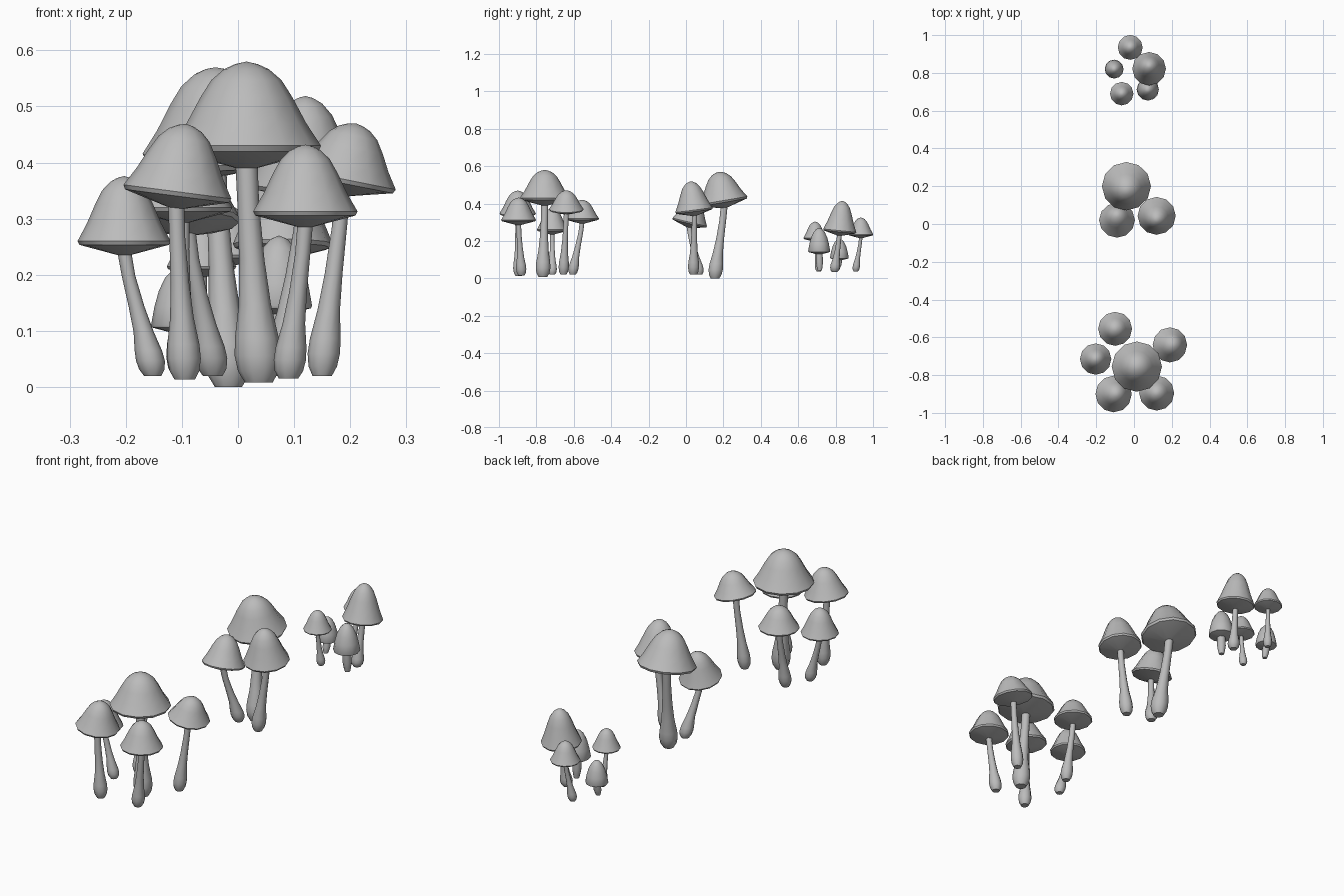
import bpy
import bmesh
import math
from mathutils import Matrix, Vector

default_cube = bpy.data.objects.get("Cube")
if default_cube:
    bpy.data.objects.remove(default_cube, do_unlink=True)

# One plain grey for every mushroom
GREY = (0.5, 0.5, 0.5, 1)
grey = bpy.data.materials.new("mushroom_grey")
grey.use_nodes = True
grey.diffuse_color = GREY
grey.node_tree.nodes["Principled BSDF"].inputs["Base Color"].default_value = GREY

# Cap outlines: (radius fraction, height fraction), apex to rim
POINTED = [(0.15, 0.97), (0.3, 0.91), (0.47, 0.78), (0.62, 0.57), (0.8, 0.27), (1, 0)]
BELL = [(0.25, 0.95), (0.5, 0.82), (0.72, 0.6), (0.88, 0.32), (1, 0)]
# Stem outlines: (fraction of height, radius relative to bulb)
BULBED = [(0, 0.6), (0.05, 0.88), (0.12, 1), (0.2, 0.95), (0.35, 0.7), (0.55, 0.55), (0.8, 0.47), (1, 0.48)]
TAPERED = [(0, 0.6), (0.2, 0.8), (0.5, 1), (1, 0.95)]


def add_ring(bm, center, radius, sides):
    return [bm.verts.new(center + Vector((radius * math.cos(math.tau * i / sides),
                                          radius * math.sin(math.tau * i / sides), 0)))
            for i in range(sides)]


def bridge(bm, lower, upper):
    count = len(lower)
    for i in range(count):
        j = (i + 1) % count
        bm.faces.new((lower[i], lower[j], upper[j], upper[i]))


def lofted_object(name, rings, sides, tip=None, matrix=None):
    """Join rings from bottom to top; close with a tip point or a flat end."""
    bm = bmesh.new()
    loops = [add_ring(bm, center, radius, sides) for center, radius in rings]
    for lower, upper in zip(loops, loops[1:]):
        bridge(bm, lower, upper)
    bm.faces.new(list(reversed(loops[0])))
    if tip is None:
        bm.faces.new(loops[-1])
    else:
        apex = bm.verts.new(tip)
        for i in range(sides):
            bm.faces.new((loops[-1][i], loops[-1][(i + 1) % sides], apex))
    if matrix:
        bm.transform(matrix)
    bmesh.ops.recalc_face_normals(bm, faces=bm.faces)
    mesh = bpy.data.meshes.new(name)
    bm.to_mesh(mesh)
    bm.free()
    mesh.materials.append(grey)
    obj = bpy.data.objects.new(name, mesh)
    bpy.context.collection.objects.link(obj)
    bpy.ops.object.select_all(action="DESELECT")
    obj.select_set(True)
    bpy.context.view_layer.objects.active = obj
    bpy.ops.object.shade_smooth_by_angle(angle=math.radians(40))
    return obj


def add_cap(name, center, radius, height, normal, outline):
    # Underside cone, thin lip, then the dome
    rings = [(Vector((0, 0, -0.3 * radius)), 0.14 * radius),
             (Vector((0, 0, -0.08 * radius)), 0.96 * radius)]
    rings += [(Vector((0, 0, h * height)), r * radius) for r, h in reversed(outline)]
    turn = Vector((0, 0, 1)).rotation_difference(normal).to_matrix().to_4x4()
    lofted_object(name, rings, 12, Vector((0, 0, height)), Matrix.Translation(center) @ turn)


def add_stem(name, foot, head, radius, outline):
    # Gentle S-bend from the foot to the cap underside
    rings = []
    for t, r in outline:
        sway = 0.5 * t + 0.5 * t * t * (3 - 2 * t)
        point = foot.lerp(head, sway)
        point.z = foot.z + t * (head.z - foot.z)
        rings.append((point, r * radius))
    lofted_object(name, rings, 10)


def add_mushroom(name, cap, radius, top, foot, slope=(0, 0), bell=False):
    center = Vector(cap)
    normal = Vector((-slope[0], -slope[1], 1)).normalized()
    add_cap(name + "_cap", center, radius, top - center.z, normal, BELL if bell else POINTED)
    head = center - normal * radius * 0.2
    add_stem(name + "_stem", Vector(foot), head, radius * (0.34 if bell else 0.31),
             TAPERED if bell else BULBED)


# Front cluster: six mushrooms
add_mushroom("front_cluster_tall", cap=(0.015, -0.755, 0.43), radius=0.133, top=0.58,
             foot=(0.037, -0.765, 0.008))
add_mushroom("front_cluster_right", cap=(-0.203, -0.715, 0.26), radius=0.083, top=0.376,
             foot=(-0.152, -0.715, 0.02))
add_mushroom("front_cluster_back_right", cap=(-0.1, -0.555, 0.32), radius=0.09, top=0.42,
             foot=(-0.1, -0.605, 0.02))
add_mushroom("front_cluster_left", cap=(0.19, -0.64, 0.37), radius=0.093, top=0.472,
             foot=(0.15, -0.655, 0.02), slope=(-0.2, 0))
add_mushroom("front_cluster_front_left", cap=(0.12, -0.895, 0.313), radius=0.093, top=0.432,
             foot=(0.09, -0.88, 0.015))
add_mushroom("front_cluster_front_right", cap=(-0.108, -0.9, 0.348), radius=0.097, top=0.47,
             foot=(-0.095, -0.895, 0.013), slope=(-0.13, 0))

# Middle cluster: three mushrooms
add_mushroom("middle_cluster_tall", cap=(-0.04, 0.2, 0.416), radius=0.13, top=0.572,
             foot=(-0.017, 0.155, 0), slope=(0, 0.17))
add_mushroom("middle_cluster_right", cap=(-0.09, 0.02, 0.3), radius=0.095, top=0.43,
             foot=(-0.045, 0.07, 0.02), slope=(0, -0.24))
add_mushroom("middle_cluster_left", cap=(0.12, 0.043, 0.365), radius=0.101, top=0.52,
             foot=(0.078, 0.04, 0.02), slope=(0, 0.13))

# Back cluster: five small mushrooms, two of them young bells
add_mushroom("back_cluster_tall", cap=(0.08, 0.822, 0.255), radius=0.089, top=0.415,
             foot=(0.07, 0.795, 0.035), slope=(0, -0.1))
add_mushroom("back_cluster_rear", cap=(-0.02, 0.935, 0.235), radius=0.066, top=0.325,
             foot=(-0.04, 0.908, 0.037))
add_mushroom("back_cluster_young_right", cap=(-0.105, 0.82, 0.11), radius=0.05, top=0.213,
             foot=(-0.105, 0.81, 0.045), bell=True)
add_mushroom("back_cluster_front_right", cap=(-0.065, 0.69, 0.215), radius=0.062, top=0.303,
             foot=(-0.06, 0.71, 0.037))
add_mushroom("back_cluster_young_left", cap=(0.073, 0.712, 0.145), radius=0.059, top=0.27,
             foot=(0.075, 0.715, 0.042), bell=True)
